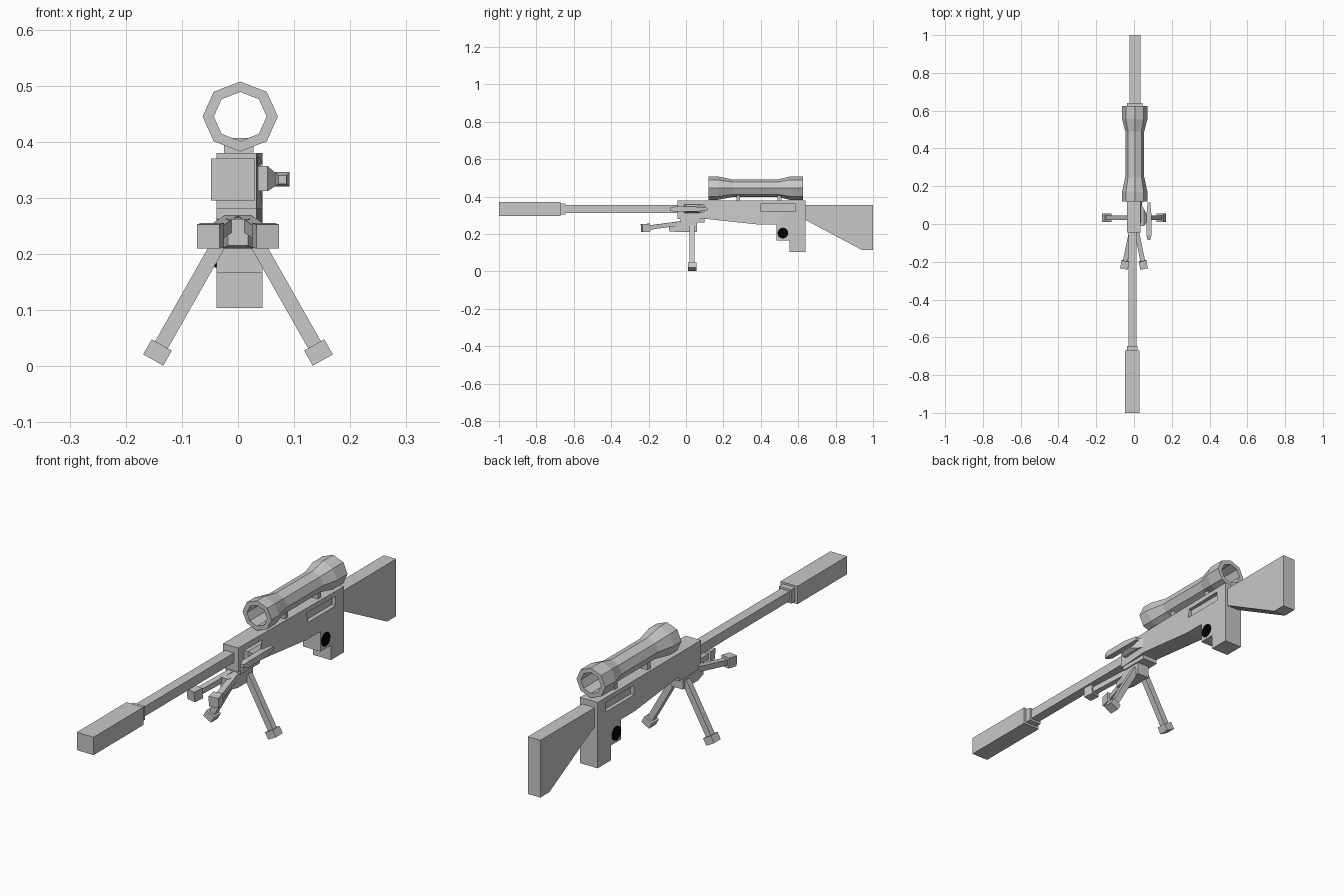
import bpy, bmesh, math
from mathutils import Vector, Matrix

old = bpy.data.objects.get("Cube")
if old:
    bpy.data.objects.remove(old, do_unlink=True)


def material(name, value):
    m = bpy.data.materials.new(name)
    m.use_nodes = True
    color = (value, value, value, 1)
    m.diffuse_color = color
    m.node_tree.nodes["Principled BSDF"].inputs["Base Color"].default_value = color
    return m


GREY = material("light_grey", 0.58)
BLACK = material("black", 0.0)


def finish(name, bm, mat=GREY):
    bmesh.ops.recalc_face_normals(bm, faces=bm.faces)
    mesh = bpy.data.meshes.new(name)
    bm.to_mesh(mesh)
    bm.free()
    mesh.materials.append(mat)
    ob = bpy.data.objects.new(name, mesh)
    bpy.context.collection.objects.link(ob)
    return ob


def box(name, x, y, z, mat=GREY):
    """Box from three (low, high) ranges."""
    bm = bmesh.new()
    bmesh.ops.create_cube(bm, size=1)
    for v in bm.verts:
        v.co = [r[0] if c < 0 else r[1] for r, c in zip((x, y, z), v.co)]
    return finish(name, bm, mat)


def beam(name, p, q, width, height, up):
    """Rectangular bar running from p to q."""
    p, q = Vector(p), Vector(q)
    d = (q - p).normalized()
    side = d.cross(Vector(up)).normalized()
    rot = Matrix((side, d, side.cross(d))).transposed().to_4x4()
    size = Matrix.Diagonal((width, (q - p).length, height, 1))
    bm = bmesh.new()
    bmesh.ops.create_cube(bm, size=1, matrix=Matrix.Translation((p + q) / 2) @ rot @ size)
    return finish(name, bm)


def extrude_side(name, profile, x0, x1):
    """Side profile of (y, z) points given thickness along x."""
    bm = bmesh.new()
    face = bm.faces.new([bm.verts.new((x0, y, z)) for y, z in profile])
    out = bmesh.ops.extrude_face_region(bm, geom=[face])
    for v in out["geom"]:
        if isinstance(v, bmesh.types.BMVert):
            v.co.x = x1
    return finish(name, bm)


def loft(name, sections):
    """Skin between equal-sized loops of points, capping both ends."""
    bm = bmesh.new()
    loops = [[bm.verts.new(p) for p in s] for s in sections]
    for a, b in zip(loops, loops[1:]):
        for i in range(len(a)):
            j = (i + 1) % len(a)
            bm.faces.new((a[i], a[j], b[j], b[i]))
    bm.faces.new(loops[0])
    bm.faces.new(loops[-1])
    return finish(name, bm)


def rect_y(y, x0, x1, z0, z1):
    return [(x0, y, z0), (x1, y, z0), (x1, y, z1), (x0, y, z1)]


def rect_x(x, y0, y1, z0, z1):
    return [(x, y0, z0), (x, y1, z0), (x, y1, z1), (x, y0, z1)]


# Receiver with grip, its left side widening towards the rear
receiver = extrude_side("receiver", [
    (-.045, .38), (.64, .38), (.64, .104), (.553, .104), (.553, .166),
    (.484, .166), (.484, .25), (.393, .25), (.115, .28), (-.045, .28)], -.038, .044)
for v in receiver.data.vertices:
    if v.co.x > 0 and v.co.y < 0:
        v.co.x = .033

# Shallow recess in each side of the receiver
cutters = [box("recess_cutter", xr, (.4, .585), (.32, .36))
           for xr in ((-.1, -.022), (.026, .1))]
for c in cutters:
    c.hide_render = True
    mod = receiver.modifiers.new("recess", "BOOLEAN")
    mod.operation, mod.object, mod.solver = "DIFFERENCE", c, "EXACT"
bpy.context.view_layer.update()
cut = bpy.data.meshes.new_from_object(
    receiver.evaluated_get(bpy.context.evaluated_depsgraph_get()))
receiver.modifiers.clear()
receiver.data = cut
for c in cutters:
    bpy.data.objects.remove(c, do_unlink=True)

# Dark round plates on both sides of the grip
for name, x in (("right_grip_plate", -.039), ("left_grip_plate", .0435)):
    bm = bmesh.new()
    bmesh.ops.create_cone(bm, cap_ends=True, segments=12, radius1=.029, radius2=.029,
                          depth=.006, matrix=Matrix.Translation((x, .518, .205))
                          @ Matrix.Rotation(math.pi / 2, 4, "Y"))
    finish(name, bm, BLACK)

# Stock, barrel and muzzle
extrude_side("stock", [(.63, .355), (1, .355), (1, .115), (.94, .115), (.63, .28)],
             -.024, .034)
box("barrel", (-.03, .012), (-.66, -.03), (.313, .354))
box("muzzle_collar", (-.037, .019), (-.68, -.645), (.304, .362))
box("muzzle", (-.048, .03), (-1, -.67), (.295, .37))

# Hollow eight-sided scope, flared at both ends
SIDES = 8
rings = [(.12, .067), (.17, .067), (.25, .05), (.49, .05), (.555, .067), (.625, .067),
         (.625, .047), (.12, .047)]
bm = bmesh.new()
loops = []
for y, r in rings:
    angles = [2 * math.pi * i / SIDES for i in range(SIDES)]
    loops.append([bm.verts.new((.004 + r * math.cos(a), y, .445 + .93 * r * math.sin(a)))
                  for a in angles])
for a, b in zip(loops, loops[1:] + loops[:1]):
    for i in range(SIDES):
        j = (i + 1) % SIDES
        bm.faces.new((a[i], a[j], b[j], b[i]))
finish("scope", bm)
for name, y in (("front_scope_mount", .28), ("rear_scope_mount", .5)):
    box(name, (-.025, .028), (y - .01, y + .01), (.375, .407))

# Charging handle on the left side
loft("handle_base", [rect_x(.03, -.01, .12, .312, .357), rect_x(.053, -.01, .08, .312, .357),
                     rect_x(.068, .01, .05, .322, .343)])
loft("handle_bar", [rect_y(-.085, .072, .086, .325, .34), rect_y(-.06, .066, .092, .32, .346),
                    rect_y(.05, .066, .092, .32, .346), rect_y(.115, .072, .086, .325, .34)])

# Bipod mount under the receiver
box("mount_plate", (-.038, .033), (-.03, .1), (.262, .285))
loft("mount_hub", [rect_y(-.09, -.018, .018, .215, .262), rect_y(-.04, -.028, .028, .21, .265),
                   rect_y(.06, -.028, .028, .21, .27)])

# Spread legs and folded front arms, mirrored
for side, s in (("left", 1), ("right", -1)):
    beam(side + "_leg", (s * .022, .033, .24), (s * .137, .033, .037), .026, .026, (0, 1, 0))
    beam(side + "_foot", (s * .136, .033, .038), (s * .151, .033, .011), .041, .045, (0, 1, 0))
    beam(side + "_arm", (s * .012, -.03, .257), (s * .047, -.2, .234), .025, .023, (0, 0, 1))
    beam(side + "_arm_pad", (s * .045, -.195, .234), (s * .053, -.237, .231),
         .041, .043, (0, 0, 1))
